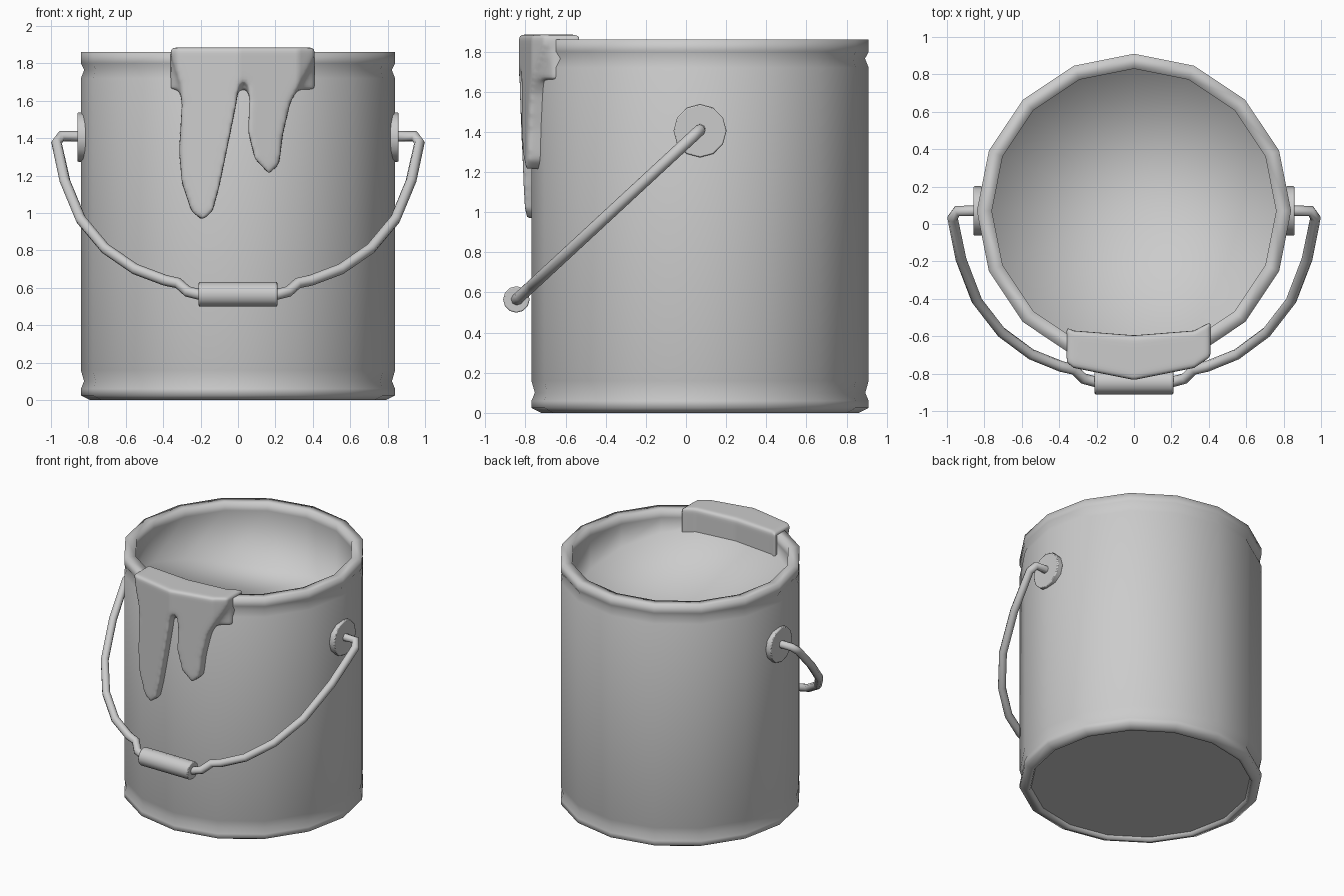
import bpy, bmesh, math
from mathutils import Vector

if "Cube" in bpy.data.objects:
    bpy.data.objects.remove(bpy.data.objects["Cube"])

CY, R, SIDES = 0.07, 0.84, 16      # bucket axis, radius, side count


def add_object(name, bm):
    bmesh.ops.recalc_face_normals(bm, faces=bm.faces)
    mesh = bpy.data.meshes.new(name)
    bm.to_mesh(mesh)
    bm.free()
    obj = bpy.data.objects.new(name, mesh)
    bpy.context.collection.objects.link(obj)
    return obj


def cylinder_x(name, centre, radius, length, sides):
    bpy.ops.mesh.primitive_cylinder_add(vertices=sides, radius=radius, depth=length,
                                        location=centre, rotation=(0, math.pi / 2, 0))
    obj = bpy.context.object
    obj.name = name
    bevel = obj.modifiers.new("edge", 'BEVEL')
    bevel.width, bevel.segments = 0.006, 2
    bevel.limit_method, bevel.angle_limit = 'ANGLE', math.radians(50)
    bpy.ops.object.shade_smooth_by_angle(angle=math.radians(40))
    return obj


# Bucket: revolved wall with rolled rims, closed by the tilted paint surface
profile = [(0.76, 0.025), (0.77, 0.0), (0.79, 0.0), (0.84, 0.025), (0.84, 0.06),
           (0.823, 0.10), (0.84, 0.16), (0.84, 1.72), (0.822, 1.765), (0.84, 1.80),
           (0.84, 1.86), (0.76, 1.86), (0.76, 1.80), (0.76, None)]
bm = bmesh.new()
rings = []
for r, z in profile:
    ring = []
    for k in range(SIDES):
        a = 2 * math.pi * k / SIDES
        x, y = r * math.cos(a), r * math.sin(a)
        ring.append(bm.verts.new((x, y + CY, 1.55 - 0.25 * y if z is None else z)))
    rings.append(ring)
for lo, hi in zip(rings, rings[1:]):
    for k in range(SIDES):
        n = (k + 1) % SIDES
        bm.faces.new((lo[k], lo[n], hi[n], hi[k]))
centre = bm.verts.new((0, CY, 1.55))
for k in range(SIDES):
    bm.faces.new((rings[-1][k], rings[-1][(k + 1) % SIDES], centre))
base = bm.faces.new(rings[0])
for f in bm.faces:
    f.smooth = f is not base
for e in base.edges:
    e.smooth = False
add_object("bucket", bm)

# Handle ears
for side, label in ((1, "right"), (-1, "left")):
    cylinder_x("handle_ear_" + label, (side * 0.835, CY, 1.405), 0.132, 0.046, 12)

# Wire handle: half path mirrored, lying in a plane tilted forward
half = [(0.21, 0.565), (0.27, 0.58), (0.32, 0.625), (0.39, 0.64), (0.55, 0.70),
        (0.71, 0.81), (0.84, 0.965), (0.925, 1.17), (0.97, 1.375)]


def tilt(x, z):
    return (x, CY - (1.41 - z) * 1.08, z)


right = [tilt(x, z) for x, z in half] + [(0.945, CY, 1.41), (0.84, CY, 1.41)]
path = [(-x, y, z) for x, y, z in reversed(right)] + right
curve = bpy.data.curves.new("wire_handle", 'CURVE')
curve.dimensions = '3D'
curve.bevel_depth, curve.bevel_resolution = 0.029, 2
curve.use_fill_caps = True
spline = curve.splines.new('POLY')
spline.points.add(len(path) - 1)
for p, co in zip(spline.points, path):
    p.co = (*co, 1)
bpy.context.collection.objects.link(bpy.data.objects.new("wire_handle", curve))

# Hand grip
cylinder_x("handle_grip", (0, -0.845, 0.565), 0.066, 0.42, 12)

# Paint drip: flat outline slab plus a collar over the rim, fused, softened, bent round the wall
outline = [(-0.36, 1.885), (-0.36, 1.84), (-0.315, 1.70), (-0.30, 1.58), (-0.315, 1.33),
           (-0.30, 1.16), (-0.25, 1.01), (-0.19, 0.96), (-0.135, 1.01), (-0.10, 1.14),
           (-0.05, 1.38), (-0.01, 1.58), (0.005, 1.68), (0.03, 1.70), (0.055, 1.68),
           (0.06, 1.60), (0.055, 1.43), (0.09, 1.29), (0.165, 1.21), (0.22, 1.26),
           (0.24, 1.42), (0.28, 1.59), (0.35, 1.72), (0.41, 1.83), (0.41, 1.885)]
bm = bmesh.new()
for pts, front, back in ((outline, -0.064, 0.035),
                         ([(-0.36, 1.885), (-0.36, 1.66), (0.41, 1.66), (0.41, 1.885)], -0.02, 0.175)):
    face = bm.faces.new([bm.verts.new((x, front, z)) for x, z in pts])
    res = bmesh.ops.extrude_face_region(bm, geom=[face])
    new = [v for v in res["geom"] if isinstance(v, bmesh.types.BMVert)]
    bmesh.ops.translate(bm, vec=Vector((0, back - front, 0)), verts=new)
    if face.is_valid and not any(len(e.link_faces) > 1 for e in face.edges):
        bm.faces.new([bm.verts.new((x, front, z)) for x, z in pts])
bmesh.ops.remove_doubles(bm, verts=bm.verts, dist=1e-5)
drip = add_object("paint_drip", bm)
remesh = drip.modifiers.new("fuse", 'REMESH')
remesh.mode, remesh.voxel_size = 'VOXEL', 0.015
smooth = drip.modifiers.new("soften", 'SMOOTH')
smooth.factor, smooth.iterations = 0.5, 9
mesh = bpy.data.meshes.new_from_object(drip.evaluated_get(bpy.context.evaluated_depsgraph_get()))
drip.modifiers.clear()
drip.data = mesh
for v in mesh.vertices:
    x = abs(v.co.x)
    wall = R - 0.2 * x if x < 0.321 else 0.776 - 0.668 * (x - 0.321)
    inward = 1 - 0.7 * x if v.co.y > 0 else 1
    v.co.y = v.co.y * inward + CY - wall
for f in mesh.polygons:
    f.use_smooth = True
